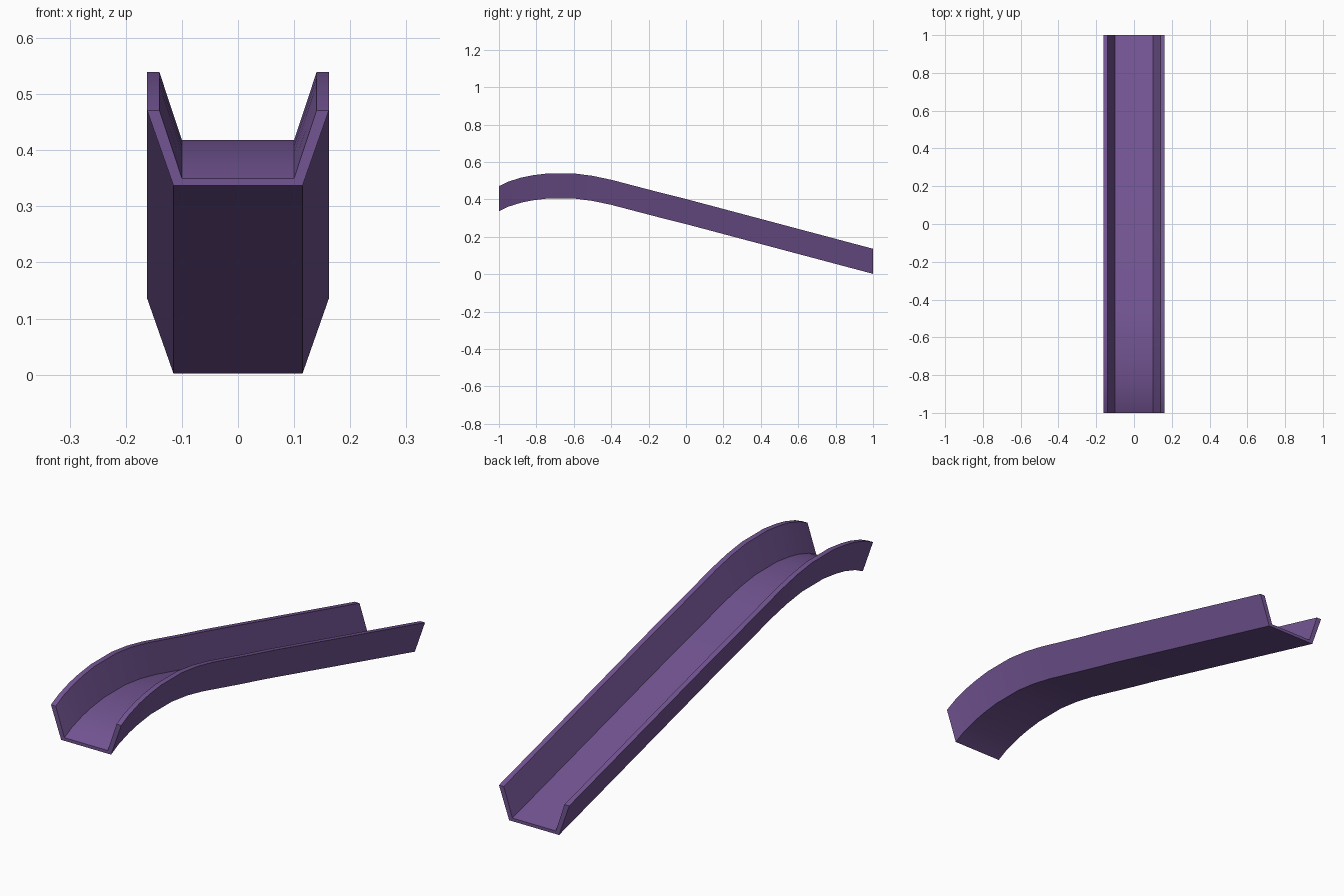
import bpy, bmesh, math

if "Cube" in bpy.data.objects:
    bpy.data.objects.remove(bpy.data.objects["Cube"])

# Side path of the chute underside (y, z): rounded crest, then a long straight slope
path = [(-1, .337), (-.95, .361), (-.88, .383), (-.82, .395), (-.74, .405), (-.6, .405),
        (-.5, .392), (-.4, .371), (-.14, .303), (0, .268), (1, .002)]

# Right half of the trough cross-section (x, height), mirrored for the left
half = [(.115, 0), (.162, .134), (.14, .134), (.1, .013)]
section = half + [(-x, z) for x, z in reversed(half)]

# Sweep the section along the path
bm = bmesh.new()
rings = [[bm.verts.new((x, y, z + h)) for x, h in section] for y, z in path]
n = len(section)
for a, b in zip(rings, rings[1:]):
    for i in range(n):
        j = (i + 1) % n
        bm.faces.new((a[i], a[j], b[j], b[i]))

# End caps: right wall, floor, left wall
for r in (rings[0], rings[-1]):
    for ids in ((0, 1, 2, 3), (7, 0, 3, 4), (4, 5, 6, 7)):
        bm.faces.new([r[i] for i in ids])
bmesh.ops.recalc_face_normals(bm, faces=bm.faces)

mesh = bpy.data.meshes.new("slide_chute")
bm.to_mesh(mesh)
bm.free()
chute = bpy.data.objects.new("slide_chute", mesh)
bpy.context.collection.objects.link(chute)

# Purple plastic
mat = bpy.data.materials.new("purple")
mat.diffuse_color = (.17, .09, .29, 1)
mat.use_nodes = True
mat.node_tree.nodes["Principled BSDF"].inputs["Base Color"].default_value = mat.diffuse_color
mesh.materials.append(mat)

# Smooth along the curve, crisp at the trough edges
bpy.context.view_layer.objects.active = chute
chute.select_set(True)
bpy.ops.object.shade_smooth_by_angle(angle=math.radians(30))
